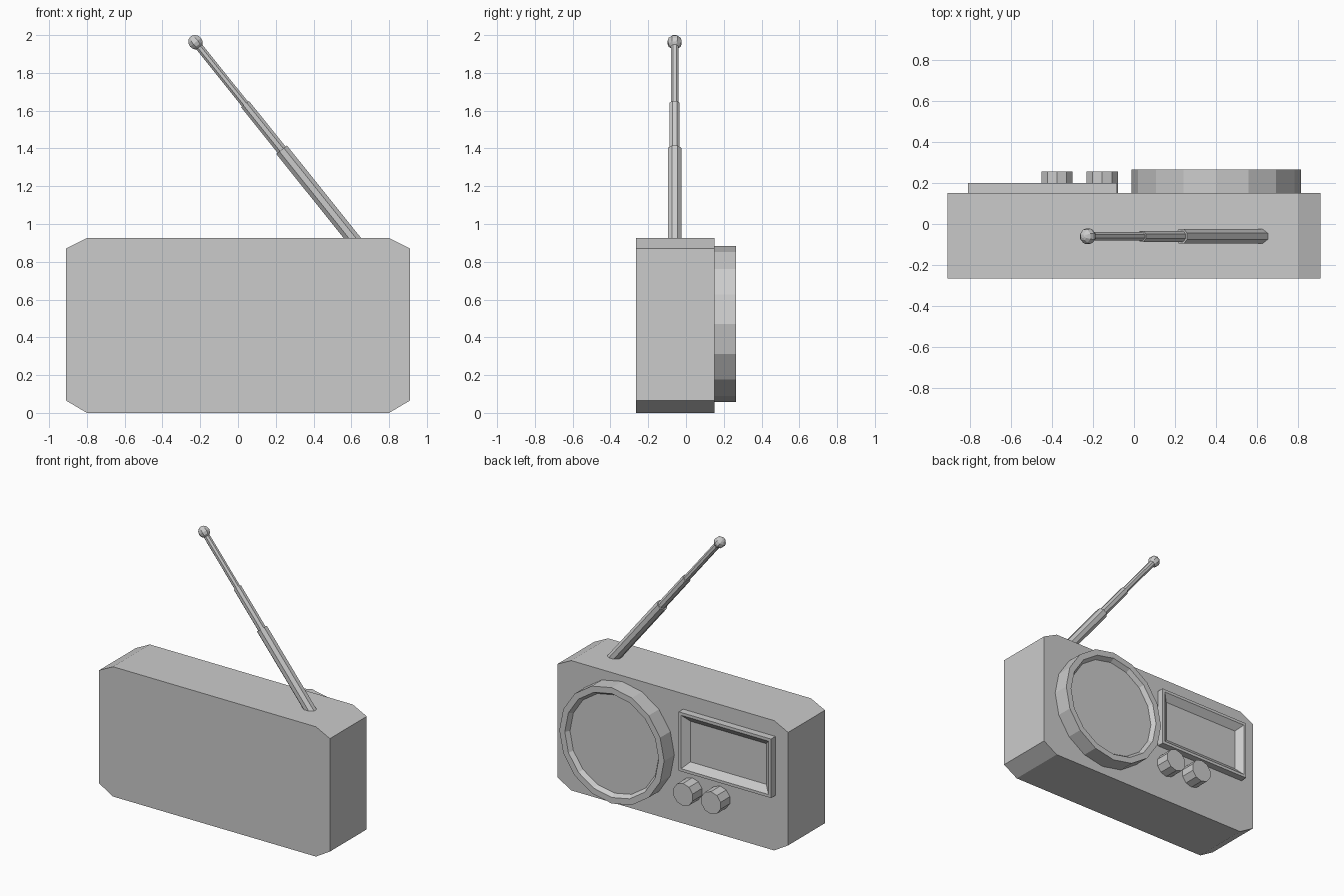
import bpy, bmesh
from math import sin, cos, tau
from mathutils import Vector

if "Cube" in bpy.data.objects:
    bpy.data.objects.remove(bpy.data.objects["Cube"])

BACK = 0.15  # y of the panel that carries the speaker and dial


def loft(name, loops):
    """Skin a list of equal-length point loops and cap both ends."""
    bm = bmesh.new()
    rings = [[bm.verts.new(p) for p in loop] for loop in loops]
    for a, b in zip(rings, rings[1:]):
        for i in range(len(a)):
            j = (i + 1) % len(a)
            bm.faces.new((a[i], a[j], b[j], b[i]))
    bm.faces.new(rings[0])
    bm.faces.new(rings[-1])
    bmesh.ops.recalc_face_normals(bm, faces=bm.faces)
    mesh = bpy.data.meshes.new(name)
    bm.to_mesh(mesh)
    bm.free()
    obj = bpy.data.objects.new(name, mesh)
    bpy.context.collection.objects.link(obj)
    return obj


def disc(cx, cz, r, y, n):
    return [(cx + r * sin(tau * i / n), y, cz + r * cos(tau * i / n)) for i in range(n)]


def rect(x0, x1, z0, z1, inset, y):
    x0, x1, z0, z1 = x0 + inset, x1 - inset, z0 + inset, z1 - inset
    return [(x0, y, z0), (x1, y, z0), (x1, y, z1), (x0, y, z1)]


# Case: chamfered rectangle extruded along y
outline = [(-0.80, 0), (0.80, 0), (0.91, 0.065), (0.91, 0.87),
           (0.80, 0.925), (-0.80, 0.925), (-0.91, 0.87), (-0.91, 0.065)]
loft("case", [[(x, y, z) for x, z in outline] for y in (-0.265, BACK)])

# Round speaker with a shallow dished front
speaker = [(0.413, BACK - 0.01), (0.413, 0.265), (0.37, 0.265), (0.35, 0.235)]
loft("speaker", [disc(0.40, 0.47, r, y, 16) for r, y in speaker])

# Dial window: raised frame sloping in to a sunken pane
frame = [(0, BACK - 0.01), (0, 0.2), (0.02, 0.2), (0.065, 0.16)]
loft("dial_window", [rect(-0.81, -0.082, 0.395, 0.815, i, y) for i, y in frame])

# Two tuning knobs
for i, x in enumerate((-0.155, -0.375)):
    loft(f"knob_{i + 1}", [disc(x, 0.265, 0.08, y, 10) for y in (BACK - 0.01, 0.255)])

# Telescopic antenna: stepped tube with a ball tip
base, tip = Vector((0.606, -0.06, 0.925)), Vector((-0.225, -0.06, 1.962))
axis = (tip - base).normalized()
side, up = Vector((0, 1, 0)), axis.cross(Vector((0, 1, 0)))
length = (tip - base).length


def tube_ring(r, d, n=8):
    c = base + axis * d
    return [c + side * r * cos(tau * (i + 0.5) / n) + up * r * sin(tau * (i + 0.5) / n)
            for i in range(n)]


steps = [(0.039, -0.05), (0.039, 0.6), (0.029, 0.6), (0.029, 0.91),
         (0.022, 0.91), (0.022, length)]
loft("antenna", [tube_ring(r, d) for r, d in steps])
ball = [(0.04 * sin(tau * a / 12), length - 0.04 * cos(tau * a / 12))
        for a in (0.6, 1, 2, 3, 4, 5, 5.6)]
loft("antenna_tip", [tube_ring(r, d) for r, d in ball])
